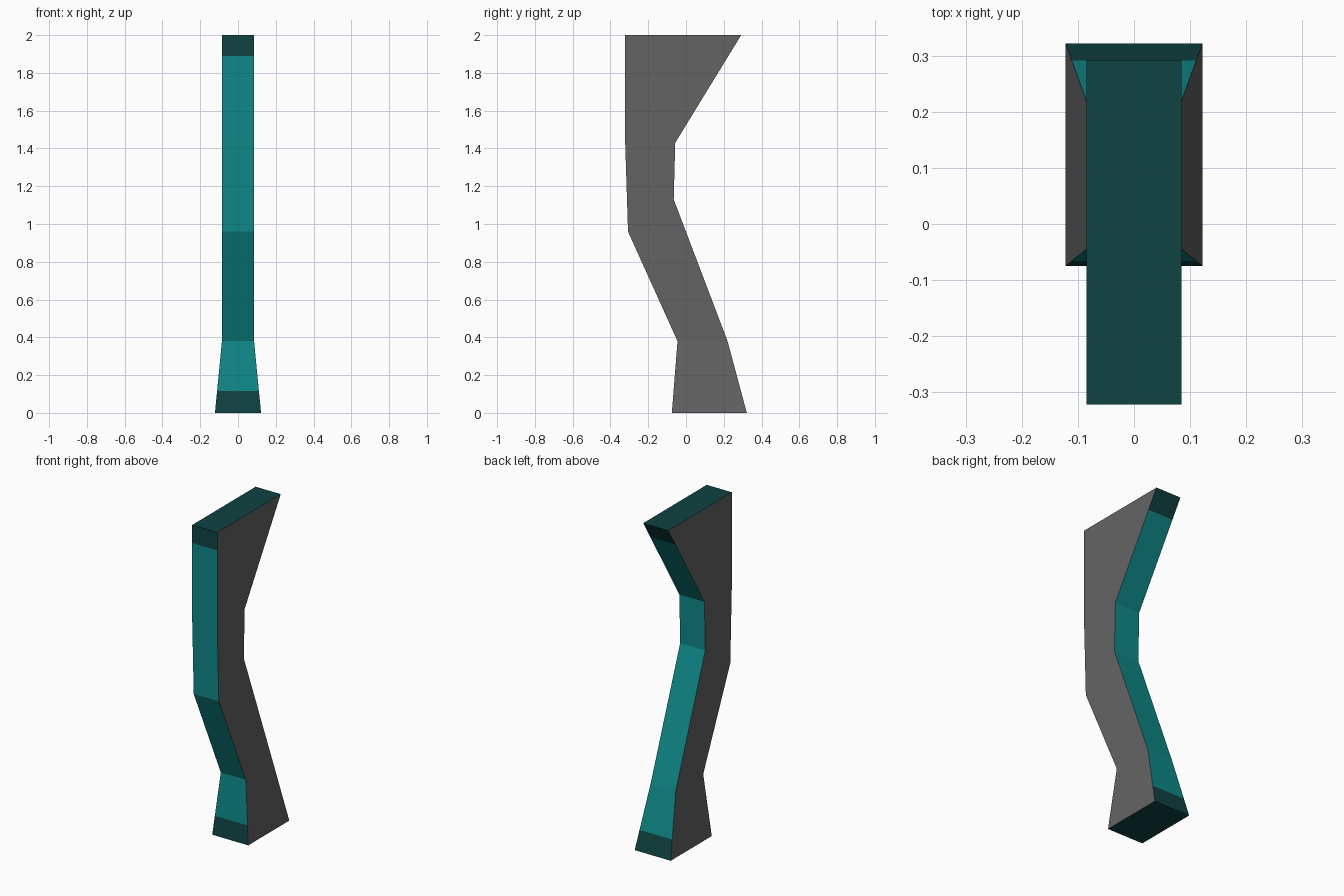
import bpy
import bmesh

cube = bpy.data.objects.get("Cube")
if cube:
    bpy.data.objects.remove(cube, do_unlink=True)


def material(name, rgb):
    mat = bpy.data.materials.new(name)
    mat.use_nodes = True
    mat.diffuse_color = (*rgb, 1)
    mat.node_tree.nodes["Principled BSDF"].inputs["Base Color"].default_value = (*rgb, 1)
    return mat


def along(points, z):
    """Interpolate a (height, value) outline at height z."""
    for (z0, v0), (z1, v1) in zip(points, points[1:]):
        if z <= z1:
            return v0 + (v1 - v0) * (z - z0) / (z1 - z0)
    return points[-1][1]


# Outlines as (height, value)
FRONT = [(0, -0.075), (0.38, -0.045), (0.96, -0.307), (1.43, -0.322), (2, -0.322)]
BACK = [(0, 0.322), (0.38, 0.22), (1.13, -0.065), (1.43, -0.057), (2, 0.292)]
HALF_WIDTH = [(0, 0.122), (0.38, 0.085), (2, 0.085)]
BAND_LOW, BAND_HIGH = 0.115, 1.89

heights = sorted({z for z, _ in FRONT + BACK} | {BAND_LOW, BAND_HIGH})

# Loft the grip through rectangular sections
bm = bmesh.new()
rings = []
for z in heights:
    w, f, b = along(HALF_WIDTH, z), along(FRONT, z), along(BACK, z)
    rings.append([bm.verts.new((x, y, z)) for x, y in ((-w, f), (w, f), (w, b), (-w, b))])
for low, high in zip(rings, rings[1:]):
    for i in range(4):
        j = (i + 1) % 4
        bm.faces.new((low[i], low[j], high[j], high[i]))
bm.faces.new(rings[0][::-1])
bm.faces.new(rings[-1])
bmesh.ops.recalc_face_normals(bm, faces=bm.faces)

# Grey sides, teal edge strip, dark teal end caps and bands
for face in bm.faces:
    z = face.calc_center_median().z
    if abs(face.normal.x) > 0.7:
        face.material_index = 0
    elif BAND_LOW < z < BAND_HIGH:
        face.material_index = 1
    else:
        face.material_index = 2

mesh = bpy.data.meshes.new("handle_grip")
bm.to_mesh(mesh)
bm.free()
for mat in (material("side grey", (0.127, 0.127, 0.127)),
            material("edge teal", (0.005, 0.25, 0.25)),
            material("end dark teal", (0.005, 0.056, 0.056))):
    mesh.materials.append(mat)
grip = bpy.data.objects.new("handle_grip", mesh)
bpy.context.collection.objects.link(grip)
